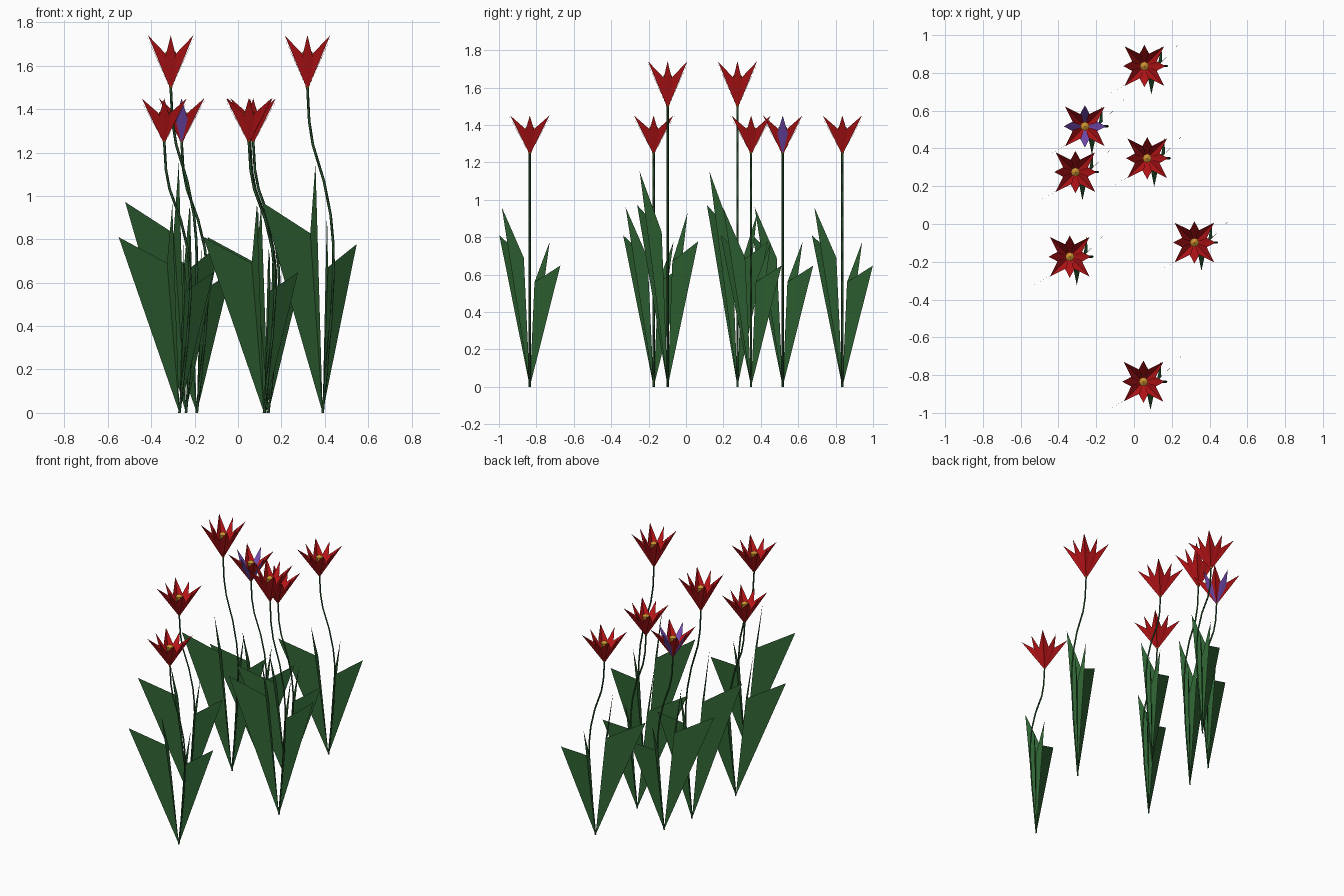
import bpy
from math import cos, sin, radians

if "Cube" in bpy.data.objects:
    bpy.data.objects.remove(bpy.data.objects["Cube"])


def material(name, rgb):
    m = bpy.data.materials.new(name)
    m.diffuse_color = (*rgb, 1)
    m.use_nodes = True
    m.node_tree.nodes["Principled BSDF"].inputs["Base Color"].default_value = m.diffuse_color
    return m


RED = material("red", (0.55, 0.008, 0.01))
PURPLE = material("purple", (0.2, 0.08, 0.5))
LEAF = material("leaf_green", (0.03, 0.13, 0.035))
STEM = material("stem_green", (0.02, 0.08, 0.025))
GOLD = material("gold", (0.6, 0.28, 0.03))


def make_mesh(name, verts, faces, mat):
    me = bpy.data.meshes.new(name)
    me.from_pydata(verts, [], faces)
    me.materials.append(mat)
    return me


def polar(r, deg, z):
    return (r * cos(radians(deg)), r * sin(radians(deg)), z)


# four kite petals, each creased along its midrib
def petals(name, start, tip_r, shoulder_r, spread, shoulder_z, mat):
    verts, faces = [], []
    for k in range(4):
        a = start + 90 * k
        n = len(verts)
        verts += [(0, 0, 1.24), polar(shoulder_r, a - spread, shoulder_z),
                  polar(tip_r, a, 1.45), polar(shoulder_r, a + spread, shoulder_z)]
        faces += [(n, n + 1, n + 2), (n, n + 2, n + 3)]
    return make_mesh(name, verts, faces, mat)


inner = petals("inner_petals", 45, 0.148, 0.065, 28, 1.375, RED)
outer_red = petals("outer_petals", 0, 0.112, 0.066, 25, 1.355, RED)
outer_purple = petals("purple_petals", 0, 0.112, 0.066, 25, 1.355, PURPLE)

# two folded leaves, each with a wide and a narrow blade sharing a crease
B = 0.07
leaf_verts = [(B, 0, 0),
              (B - 0.28, -0.163, 0.81), (B - 0.057, -0.032, 0.69), (B - 0.033, -0.15, 0.96),
              (B + 0.157, 0.163, 0.648), (B + 0.025, 0.025, 0.56), (B + 0.02, 0.106, 0.775)]
leaves = make_mesh("leaves", leaf_verts,
                   [(0, 2, 1), (0, 3, 2), (0, 5, 4), (0, 6, 5)], LEAF)

# flower centre: flared eight-sided column with a capped top
ring = [polar(r, 45 * k, z) for r, z in ((0.008, 1.25), (0.024, 1.385)) for k in range(8)]
centre = make_mesh("flower_centre", ring + [(0, 0, 1.40)],
                   [(k, (k + 1) % 8, 8 + (k + 1) % 8, 8 + k) for k in range(8)]
                   + [(8 + k, 8 + (k + 1) % 8, 16) for k in range(8)], GOLD)

# bent stem
path = [(0.07, 0), (0.086, 0.15), (0.108, 0.35), (0.121, 0.55), (0.118, 0.66), (0.107, 0.76),
        (0.076, 0.89), (0.025, 1.03), (0.008, 1.12), (0, 1.25)]
stem = bpy.data.curves.new("stem", 'CURVE')
stem.dimensions = '3D'
stem.bevel_depth = 0.006
stem.bevel_resolution = 0
sp = stem.splines.new('POLY')
sp.points.add(len(path) - 1)
for p, (x, z) in zip(sp.points, path):
    p.co = (x, 0, z, 1)
stem.materials.append(STEM)

# seven plants: x, y, height scale, purple or not
plants = [(0.055, 0.836, 1, False), (-0.26, 0.517, 1, True), (-0.31, 0.275, 1.2, False),
          (0.07, 0.348, 1, False), (-0.34, -0.173, 1, False), (0.32, -0.098, 1.2, False),
          (0.05, -0.835, 1, False)]
for i, (x, y, s, is_purple) in enumerate(plants, 1):
    outer = outer_purple if is_purple else outer_red
    for part in (stem, leaves, inner, outer, centre):
        ob = bpy.data.objects.new(f"{part.name}_{i}", part)
        ob.location = (x, y, 0)
        ob.scale = (1, 1, s)
        bpy.context.collection.objects.link(ob)
